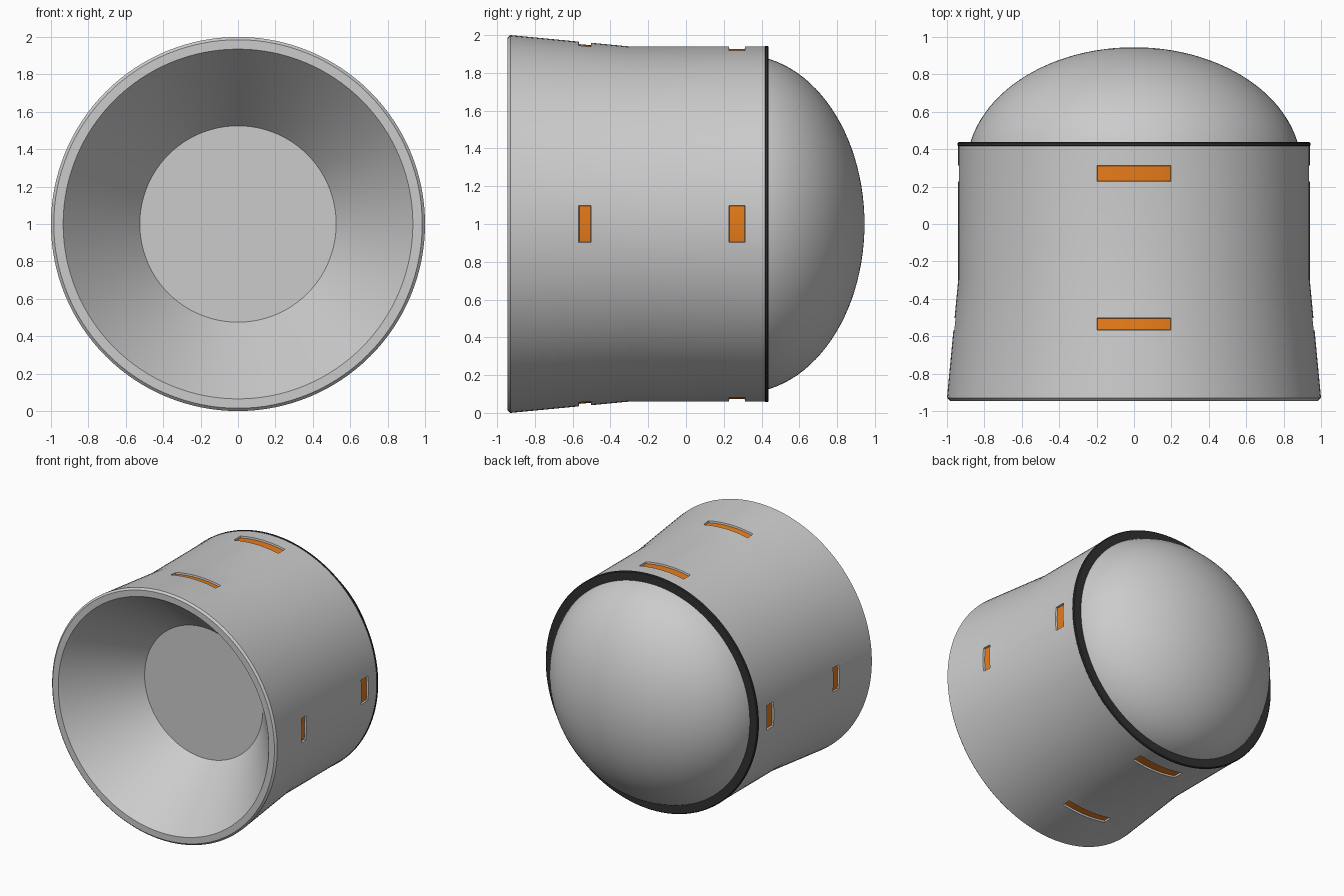
import bpy, bmesh
from math import sin, cos, pi, asin, radians

if "Cube" in bpy.data.objects:
    bpy.data.objects.remove(bpy.data.objects["Cube"])

SEG = 128


def material(name, rgb):
    m = bpy.data.materials.new(name)
    m.diffuse_color = (*rgb, 1)
    m.use_nodes = True
    m.node_tree.nodes["Principled BSDF"].inputs["Base Color"].default_value = m.diffuse_color
    return m


def finish(bm, name, mat=None):
    bmesh.ops.recalc_face_normals(bm, faces=bm.faces)
    me = bpy.data.meshes.new(name)
    bm.to_mesh(me)
    bm.free()
    ob = bpy.data.objects.new(name, me)
    bpy.context.collection.objects.link(ob)
    if mat:
        me.materials.append(mat)
    return ob


def activate(ob):
    bpy.ops.object.select_all(action='DESELECT')
    ob.select_set(True)
    bpy.context.view_layer.objects.active = ob


def smooth(ob, angle=25):
    activate(ob)
    bpy.ops.object.shade_smooth_by_angle(angle=radians(angle))


def revolve(name, profile, mat=None, closed=False):
    """Spin (radius, y) points around the y axis at z = 1."""
    bm = bmesh.new()
    rings = []
    for r, y in profile:
        if r == 0:
            rings.append([bm.verts.new((0, y, 1))] * SEG)
        else:
            rings.append([bm.verts.new((r * sin(2 * pi * i / SEG), y, 1 + r * cos(2 * pi * i / SEG)))
                          for i in range(SEG)])
    pairs = list(zip(rings, rings[1:]))
    if closed:
        pairs.append((rings[-1], rings[0]))
    for a, b in pairs:
        for i in range(SEG):
            j = (i + 1) % SEG
            bm.faces.new(list(dict.fromkeys((a[i], a[j], b[j], b[i]))))
    return finish(bm, name, mat)


def shell_radius(y):
    return 0.94 if y > -0.3 else 0.94 + 0.06 * (-0.3 - y) / 0.63


def add_sector(bm, turn, half, y0, y1, low, high, taper=0.0, steps=16):
    """Curved block following the shell, narrower at its floor by taper."""
    loops = []
    for i in range(steps + 1):
        t = 2 * i / steps - 1
        loop = []
        for y, h, s in ((y0 + taper, low, taper), (y1 - taper, low, taper), (y1, high, 0), (y0, high, 0)):
            r = shell_radius(y) + h
            a = turn + asin(t * (half - s) / r)
            loop.append(bm.verts.new((r * sin(a), y, 1 + r * cos(a))))
        loops.append(loop)
    for a, b in zip(loops, loops[1:]):
        for k in range(4):
            m = (k + 1) % 4
            bm.faces.new((a[k], a[m], b[m], b[k]))
    bm.faces.new(loops[0])
    bm.faces.new(loops[-1])


orange = material("orange", (0.8, 0.2, 0.01))
black = material("black", (0.03, 0.03, 0.03))

# Flared housing with conical mouth
housing = revolve("housing", [(0, -0.435), (0.525, -0.435), (0.935, -0.945), (0.985, -0.945),
                              (1.0, -0.93), (0.94, -0.3), (0.94, 0.422), (0, 0.422)])

# Four pairs of recessed slots: wide above and below, narrow on the sides
slots, lights = bmesh.new(), bmesh.new()
for k in range(4):
    half = 0.2 if k % 2 == 0 else 0.1
    for y0, y1 in ((-0.57, -0.50), (0.225, 0.315)):
        add_sector(slots, k * pi / 2, half, y0, y1, -0.03, 0.01, 0.008)
        add_sector(lights, k * pi / 2, half - 0.006, y0 + 0.006, y1 - 0.006, -0.034, -0.013)
cutter = finish(slots, "slot_cutter")
cutter.hide_render = True
mod = housing.modifiers.new("slots", 'BOOLEAN')
mod.operation = 'DIFFERENCE'
mod.solver = 'EXACT'
mod.object = cutter
activate(housing)
bpy.ops.object.modifier_apply(modifier=mod.name)
bpy.data.objects.remove(cutter)
smooth(housing)

# Orange strips in the slots
smooth(finish(lights, "slot_strips", orange))

# Black seal ring
smooth(revolve("seal_ring", [(0.86, 0.415), (0.937, 0.415), (0.943, 0.421), (0.943, 0.432),
                             (0.937, 0.438), (0.86, 0.438)], black, closed=True))

# Rear dome, part of an ellipsoid
start = asin(0.115 / 0.645)
dome = []
for i in range(25):
    a = start + (pi / 2 - start) * i / 24
    dome.append((0 if i == 24 else 0.895 * cos(a), 0.3 + 0.645 * sin(a)))
smooth(revolve("dome", dome))
